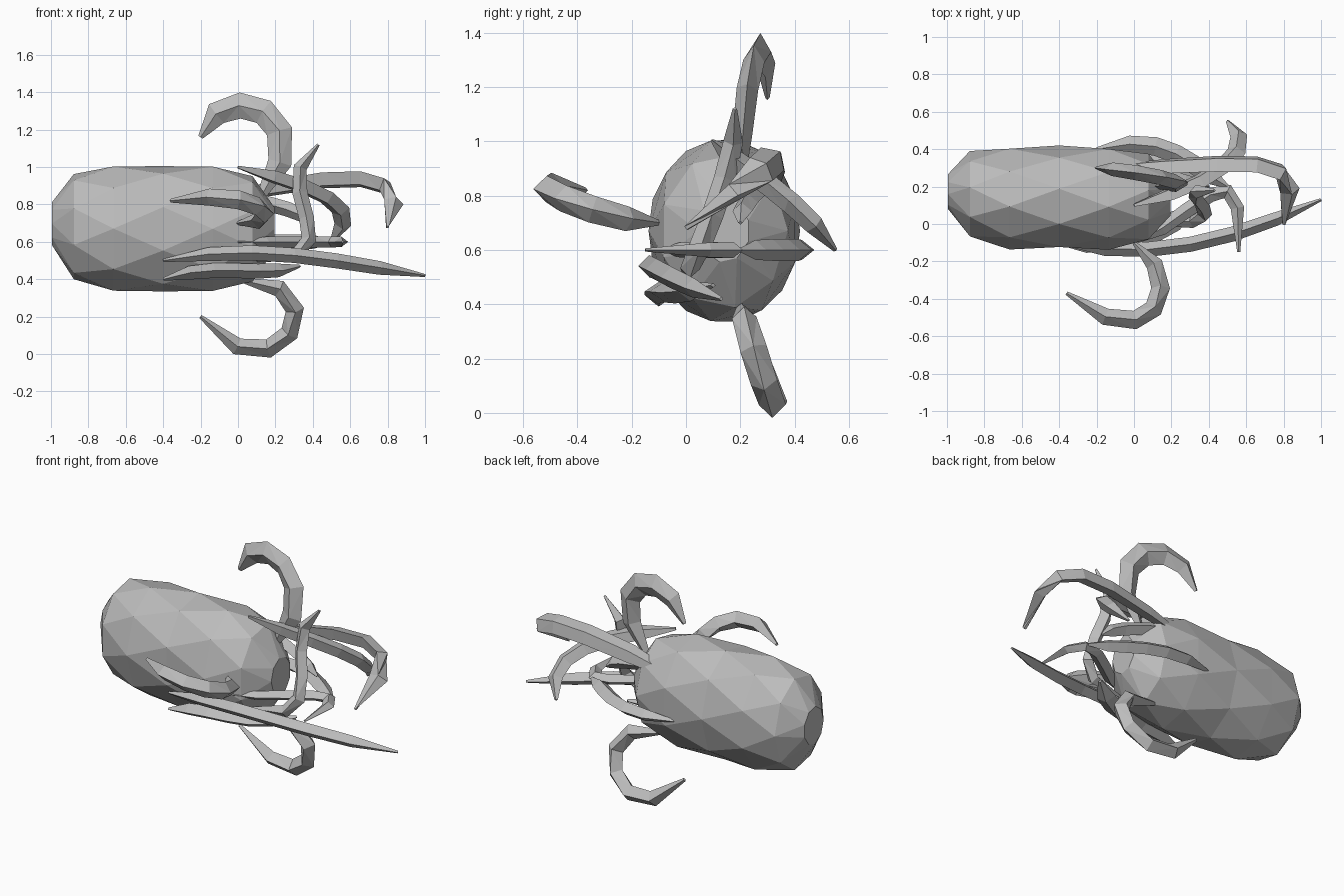
import bpy
import bmesh
from math import cos, sin, tau
from mathutils import Vector
from mathutils.geometry import interpolate_bezier

default_cube = bpy.data.objects.get("Cube")
if default_cube:
    bpy.data.objects.remove(default_cube, do_unlink=True)

# One plain grey skin
skin = bpy.data.materials.new("grey_skin")
skin.use_nodes = True
grey = (.5, .5, .5, 1)
skin.diffuse_color = grey
skin.node_tree.nodes["Principled BSDF"].inputs["Base Color"].default_value = grey

SIDEWAYS = Vector((0, 1, 0))
UPRIGHT = Vector((0, 0, 1))
SLANTED = SIDEWAYS + UPRIGHT


def loft(name, rings):
    """Skin a closed, flat-shaded shell over rings of points and cap both ends."""
    bm = bmesh.new()
    loops = [[bm.verts.new(point) for point in ring] for ring in rings]
    for near, far in zip(loops, loops[1:]):
        for i in range(len(near)):
            # Index i - 1 wraps round to close the ring
            bm.faces.new((near[i - 1], near[i], far[i], far[i - 1]))
    bm.faces.new(reversed(loops[0]))
    bm.faces.new(loops[-1])
    bmesh.ops.triangulate(bm, faces=bm.faces[:])
    bmesh.ops.recalc_face_normals(bm, faces=bm.faces[:])
    mesh = bpy.data.meshes.new(name)
    bm.to_mesh(mesh)
    bm.free()
    mesh.materials.append(skin)
    bpy.context.collection.objects.link(bpy.data.objects.new(name, mesh))


def body_ring(step, sides=9):
    """Faceted oval cross-section; the profile is flat amidships and blunt at both ends."""
    along = sin(step * .45)
    radius = (1 - abs(along) ** 5) ** .5
    tail = max(0, -along) ** 4
    centre = Vector((-.4 + .61 * along, .14 + .04 * tail, .67 + .03 * tail))
    ring = []
    for i in range(sides):
        # Each ring is turned half a side to stagger the facets
        angle = tau * (i + step / 2) / sides
        ring.append(centre + radius * Vector((0, .28 * cos(angle), .34 * sin(angle))))
    return ring


def tentacle(name, axis, width, thickness, root, root_handle, tip_handle, tip, segments=6):
    """Diamond-section arm along a curve; axis is roughly normal to its curl."""
    controls = [Vector(point) for point in (root, root_handle, tip_handle, tip)]
    path = interpolate_bezier(*controls, segments + 1)
    rings = []
    for i, centre in enumerate(path):
        tangent = (path[min(i + 1, segments)] - path[max(i - 1, 0)]).normalized()
        across = tangent.cross(axis).normalized()
        normal = across.cross(tangent)
        taper = max(.2, 1 - abs(2 * i / segments - 1) ** 6)
        across *= width * taper
        normal *= thickness * taper
        rings.append([centre + across, centre + normal, centre - across, centre - normal])
    loft(name, rings)


# Long faceted body, blunt at the tail and rounded at the mouth
loft("body", [body_ring(step) for step in range(-3, 4)])

# Arms curling outward from the mouth
tentacle("upper_arm", SIDEWAYS, .07, .04,
         (.1, .2, .8), (.5, .2, 1.3), (-.1, .3, 1.5), (-.2, .3, 1.16))
tentacle("lower_arm", SIDEWAYS, .05, .05,
         (0, .2, .4), (.6, .2, .4), (.2, .4, -.3), (-.2, .3, .2))
tentacle("front_arm", UPRIGHT, .05, .05,
         (0, -.1, .7), (.3, -.3, .7), (.1, -.75, .9), (-.36, -.37, .82))
tentacle("back_arm", SLANTED, .05, .04,
         (0, .1, 1), (.4, .2, .9), (.7, .4, .8), (.5, .55, .6))
tentacle("hooked_arm", SLANTED, .06, .04,
         (-.2, .3, .8), (.6, .3, 1), (.95, .45, 1), (.8, 0, .68))
tentacle("long_arm", UPRIGHT, .04, .04,
         (-.4, -.1, .5), (.1, -.2, .6), (.5, -.1, .5), (1, .13, .42))

# Shorter feelers bunched in front of the mouth
tentacle("raised_feeler", SIDEWAYS, .04, .04,
         (.1, 0, .5), (.7, 0, .5), (.1, .2, .9), (.43, .18, 1.12))
tentacle("curled_feeler", UPRIGHT, .04, .03,
         (0, -.1, .6), (.3, 0, .6), (.6, .5, .6), (.56, -.15, .6))
tentacle("low_feeler", UPRIGHT, .06, .04,
         (-.4, -.1, .4), (-.1, -.1, .5), (.1, -.1, .4), (.33, .1, .47))
tentacle("rear_feeler", UPRIGHT, .05, .04,
         (-.2, .4, .6), (.2, .5, .6), (.3, .3, .6), (.5, .2, .6))
tentacle("side_feeler", UPRIGHT, .04, .04,
         (-.2, .3, .9), (.1, .3, .8), (.3, .2, .8), (.4, .2, .7))
